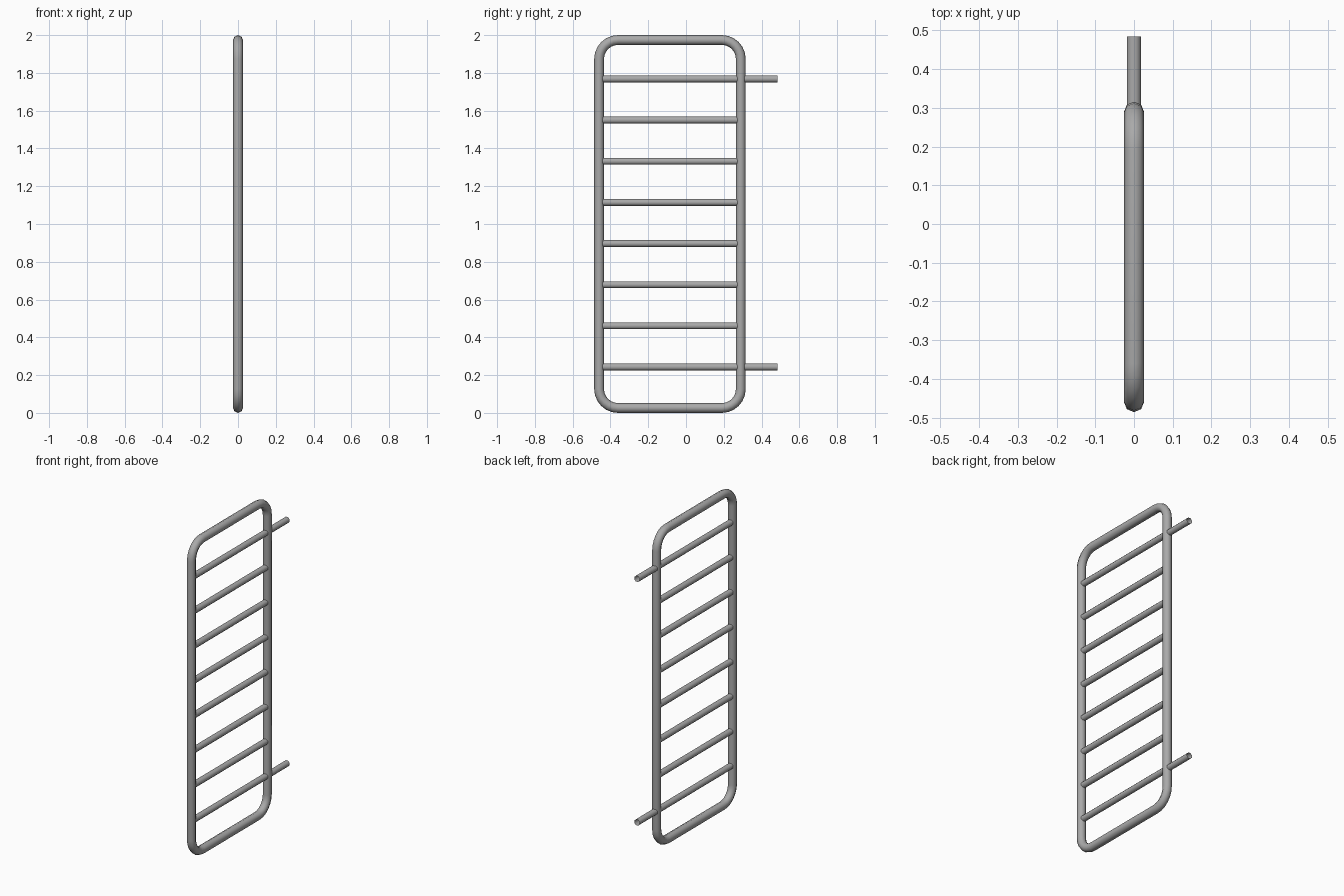
import bpy, bmesh, math
from mathutils import Vector

cube = bpy.data.objects.get("Cube")
if cube:
    bpy.data.objects.remove(cube, do_unlink=True)

metal = bpy.data.materials.new("grey metal")
metal.use_nodes = True
grey = (0.4, 0.4, 0.4, 1)
metal.diffuse_color = grey
metal.node_tree.nodes["Principled BSDF"].inputs["Base Color"].default_value = grey

SIDES = 8
X = Vector((1, 0, 0))


def tube(name, path, radius, closed=False, turn=0.0):
    """Sweep an eight-sided section along a path lying in the YZ plane."""
    bm = bmesh.new()
    n = len(path)
    rings = []
    for i, p in enumerate(path):
        before = path[i - 1] if closed or i > 0 else p
        after = path[(i + 1) % n] if closed or i < n - 1 else p
        side = (after - before).normalized().cross(X)
        ring = []
        for k in range(SIDES):
            a = turn + math.tau * k / SIDES
            ring.append(bm.verts.new(p + radius * (math.cos(a) * X + math.sin(a) * side)))
        rings.append(ring)
    for i in range(n if closed else n - 1):
        a, b = rings[i], rings[(i + 1) % n]
        for k in range(SIDES):
            j = (k + 1) % SIDES
            bm.faces.new((a[k], a[j], b[j], b[k]))
    bmesh.ops.recalc_face_normals(bm, faces=bm.faces)
    for f in bm.faces:
        f.smooth = True
    mesh = bpy.data.meshes.new(name)
    bm.to_mesh(mesh)
    bm.free()
    mesh.materials.append(metal)
    obj = bpy.data.objects.new(name, mesh)
    bpy.context.collection.objects.link(obj)
    return obj


# Rounded rectangular frame
FRONT, BACK, LOW, HIGH = -0.46, 0.29, 0.026, 1.974
BEND, STEPS = 0.1, 6
corners = [(BACK - BEND, HIGH - BEND), (FRONT + BEND, HIGH - BEND),
           (FRONT + BEND, LOW + BEND), (BACK - BEND, LOW + BEND)]
path = []
for q, (y, z) in enumerate(corners):
    for s in range(STEPS + 1):
        a = math.pi / 2 * (q + s / STEPS)
        path.append(Vector((0, y + BEND * math.cos(a), z + BEND * math.sin(a))))
tube("frame", path, 0.026, closed=True)

# Rungs, with the top and bottom ones reaching past the back post as open mounting ends
COUNT, FIRST, LAST = 8, 0.243, 1.768
for i in range(COUNT):
    z = FIRST + (LAST - FIRST) * i / (COUNT - 1)
    mount = i in (0, COUNT - 1)
    end = 0.485 if mount else BACK
    tube("mounting_rung" if mount else "rung",
         [Vector((0, FRONT, z)), Vector((0, end, z))], 0.0195, turn=math.pi / SIDES)
